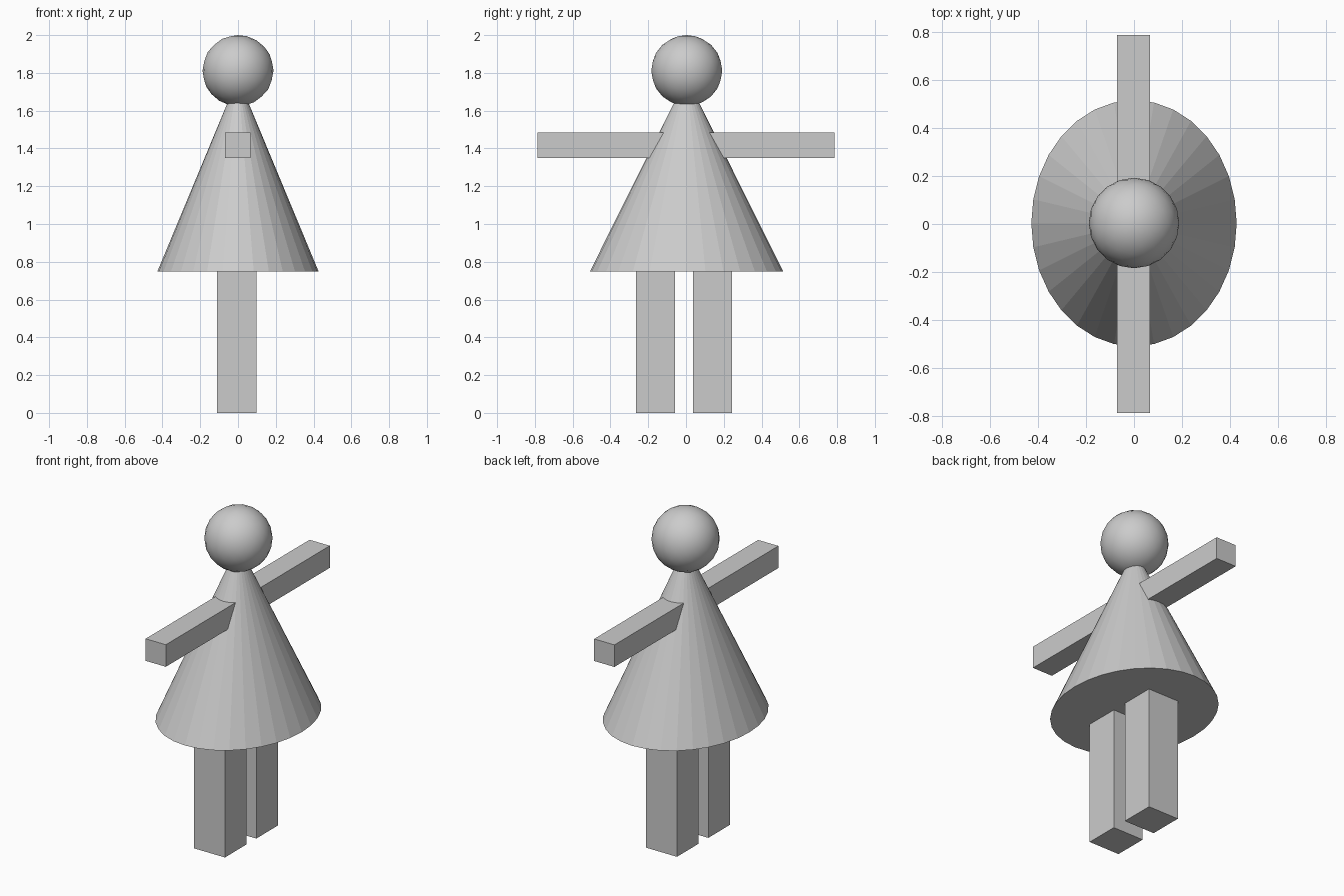
import bpy

if "Cube" in bpy.data.objects:
    bpy.data.objects.remove(bpy.data.objects["Cube"])


def box(name, x, y, z):
    """Axis-aligned box from (min, max) ranges."""
    spans = (x, y, z)
    bpy.ops.mesh.primitive_cube_add(size=1, location=[(a + b) / 2 for a, b in spans])
    ob = bpy.context.object
    ob.name = name
    ob.scale = [b - a for a, b in spans]
    bpy.ops.object.transform_apply(location=False, rotation=False, scale=True)
    return ob


# Dress: oval cone whose tip sits inside the head
BASE_Z, TIP_Z = 0.748, 1.775
bpy.ops.mesh.primitive_cone_add(vertices=32, radius1=1, radius2=0,
                                depth=TIP_Z - BASE_Z,
                                location=(0, 0.003, (BASE_Z + TIP_Z) / 2))
dress = bpy.context.object
dress.name = "dress"
dress.scale = (0.427, 0.512, 1)
bpy.ops.object.transform_apply(location=False, rotation=False, scale=True)

# Head: low-poly ball
bpy.ops.mesh.primitive_ico_sphere_add(subdivisions=3, radius=0.188,
                                      location=(0, 0.004, 1.812))
head = bpy.context.object
head.name = "head"
bpy.ops.object.shade_smooth()

# Arms: square bars meeting inside the dress
for side, y in (("right", (-0.787, -0.05)), ("left", (0.05, 0.787))):
    box(side + "_arm", (-0.07, 0.066), y, (1.35, 1.484))

# Legs: square posts reaching just into the dress
for side, y in (("right", (-0.264, -0.057)), ("left", (0.037, 0.244))):
    box(side + "_leg", (-0.11, 0.097), y, (0, 0.79))
